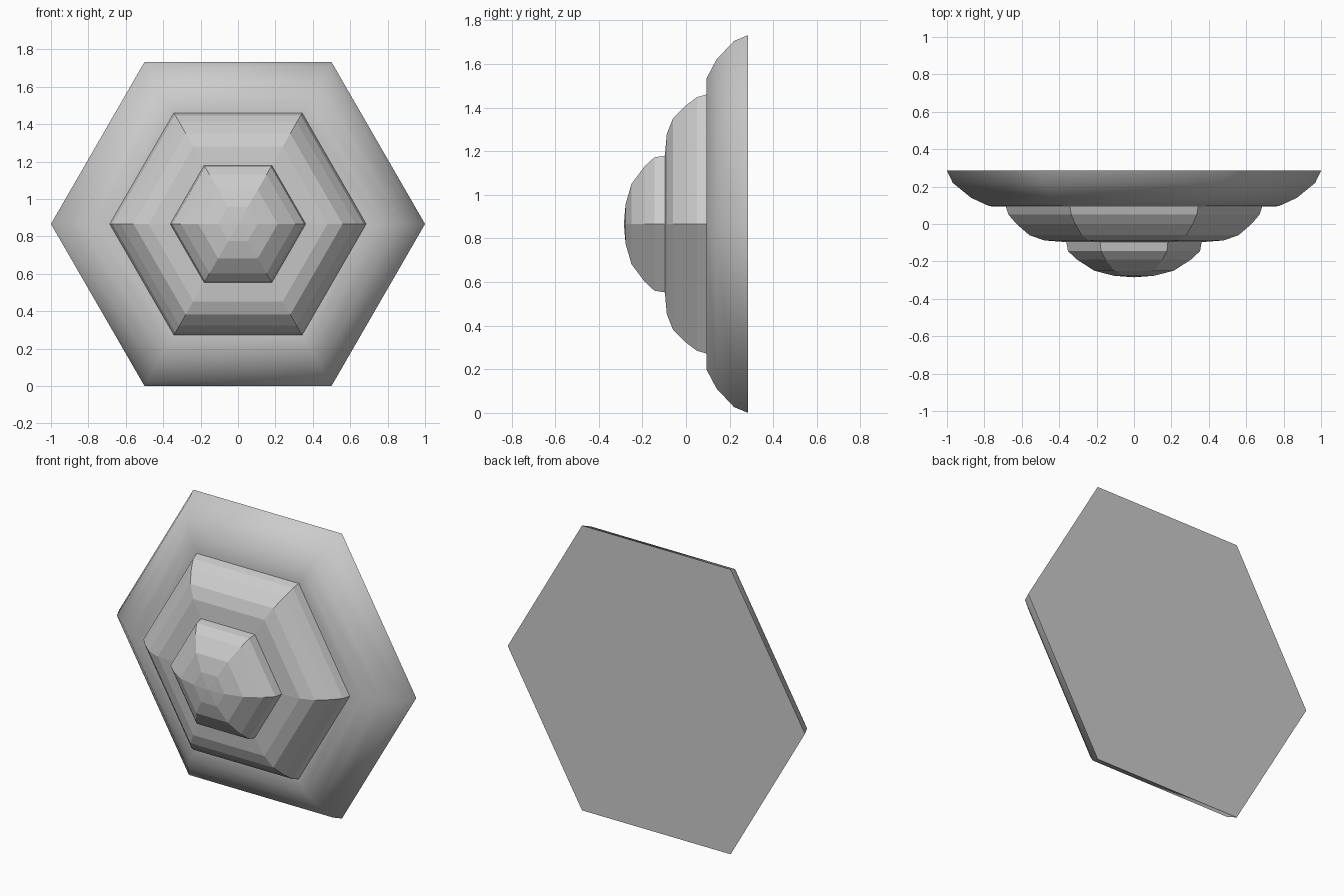
import bpy, bmesh
from math import radians, sin, cos, sqrt

if "Cube" in bpy.data.objects:
    bpy.data.objects.remove(bpy.data.objects["Cube"])

CENTER_Z = sqrt(3) / 2


def hex_tier(name, profile, tip=None, smooth=False):
    """Hexagonal dome along -y; profile is (radius, y) from back to front."""
    bm = bmesh.new()
    rings = []
    for r, y in profile:
        rings.append([bm.verts.new((r * cos(radians(60 * k)), y,
                                    CENTER_Z + r * sin(radians(60 * k))))
                      for k in range(6)])
    for a, b in zip(rings, rings[1:]):
        for k in range(6):
            j = (k + 1) % 6
            bm.faces.new((a[k], a[j], b[j], b[k]))
    bm.faces.new(rings[0])
    if tip is None:
        bm.faces.new(rings[-1])
    else:
        apex = bm.verts.new((0, tip, CENTER_Z))
        for k in range(6):
            bm.faces.new((rings[-1][k], rings[-1][(k + 1) % 6], apex))
    bmesh.ops.recalc_face_normals(bm, faces=bm.faces)
    mesh = bpy.data.meshes.new(name)
    bm.to_mesh(mesh)
    bm.free()
    obj = bpy.data.objects.new(name, mesh)
    bpy.context.collection.objects.link(obj)
    if smooth:
        bpy.ops.object.select_all(action='DESELECT')
        obj.select_set(True)
        bpy.context.view_layer.objects.active = obj
        bpy.ops.object.shade_smooth_by_angle(angle=radians(65))
    return obj


# Wide smooth back plate
hex_tier("base_plate", [(1.0, 0.285), (0.969, 0.22), (0.871, 0.14),
                        (0.773, 0.095), (0.68, 0.094)], smooth=True)

# Faceted middle step
hex_tier("middle_step", [(0.686, 0.095), (0.671, 0.05), (0.628, 0.0),
                         (0.559, -0.06), (0.478, -0.088), (0.36, -0.097)])

# Faceted front knob
hex_tier("front_knob", [(0.362, -0.097), (0.353, -0.145), (0.305, -0.19),
                        (0.212, -0.25), (0.105, -0.277)], tip=-0.285)
